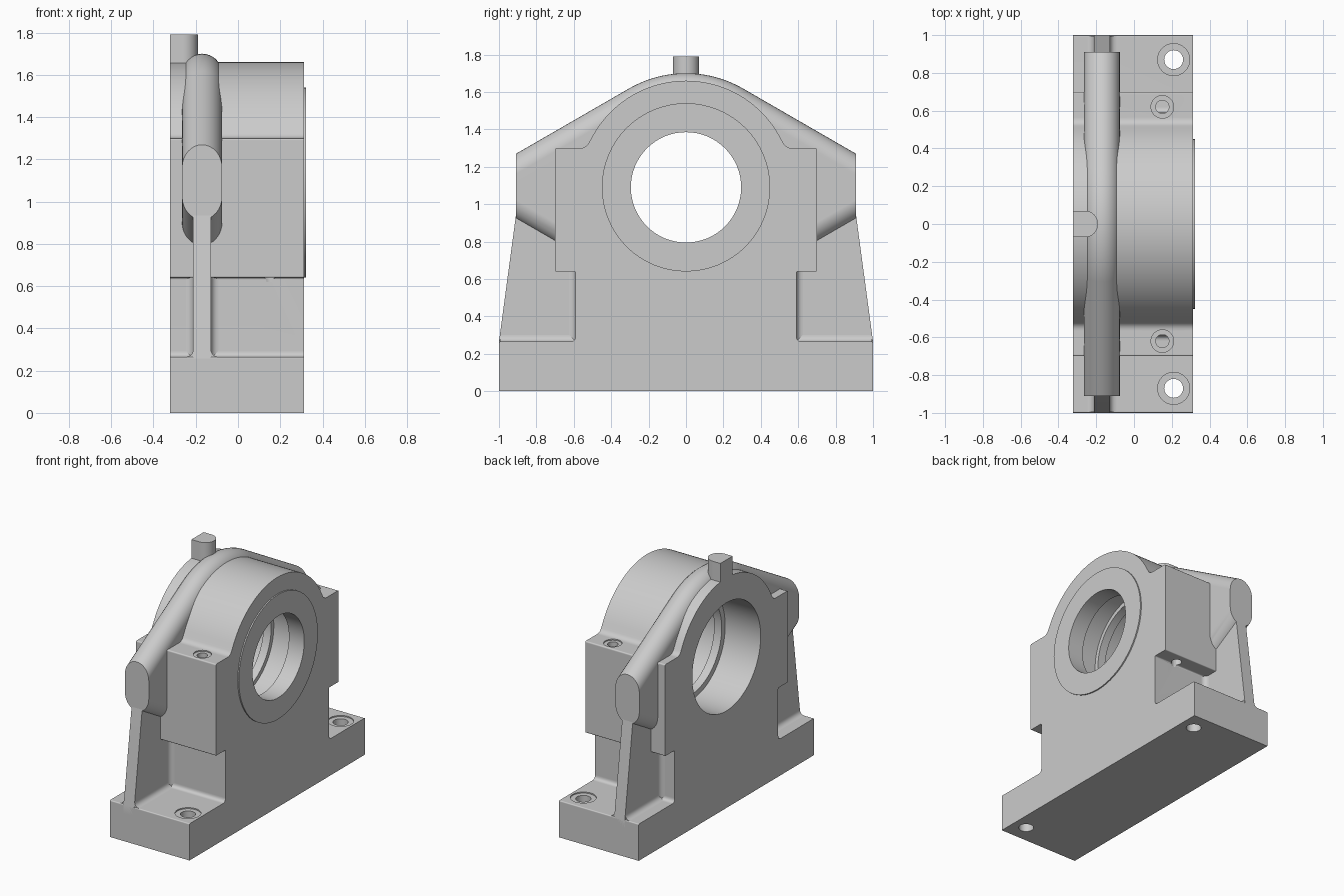
import bpy, math
from math import sin, cos, pi, radians
from mathutils import Vector
import bmesh

if "Cube" in bpy.data.objects:
    bpy.data.objects.remove(bpy.data.objects["Cube"])

CZ = 1.09                                   # bore axis height
ALONG_X = lambda u, v, w: (w, u, v)         # yz profile pushed along x
ALONG_Y = lambda u, v, w: (u, w, v)
ALONG_Z = lambda u, v, w: (u, v, w)


def loft(name, rings, cap=True, loop=False):
    bm = bmesh.new()
    vs = [[bm.verts.new(p) for p in r] for r in rings]
    pairs = list(zip(vs, vs[1:])) + ([(vs[-1], vs[0])] if loop else [])
    for a, b in pairs:
        n = len(a)
        for i in range(n):
            j = (i + 1) % n
            bm.faces.new((a[i], a[j], b[j], b[i]))
    if cap and not loop:
        bm.faces.new(vs[0])
        bm.faces.new(vs[-1])
    bmesh.ops.recalc_face_normals(bm, faces=bm.faces)
    me = bpy.data.meshes.new(name)
    bm.to_mesh(me)
    bm.free()
    ob = bpy.data.objects.new(name, me)
    bpy.context.collection.objects.link(ob)
    return ob


def prism(name, pts, f, a, b):
    return loft(name, [[f(u, v, w) for u, v in pts] for w in (a, b)])


def turn(name, prof, f, cu, cv, loop=False, n=64):
    return loft(name, [[f(cu + r * cos(2 * pi * i / n), cv + r * sin(2 * pi * i / n), h)
                        for i in range(n)] for r, h in prof], loop=loop)


def soften(pts):
    """Round each (u, v, radius) corner of a closed outline."""
    out = []
    for i, (u, v, r) in enumerate(pts):
        p = Vector((u, v))
        if r == 0:
            out.append((u, v))
            continue
        a = Vector(pts[i - 1][:2])
        b = Vector(pts[(i + 1) % len(pts)][:2])
        s, e = p + (a - p).normalized() * r, p + (b - p).normalized() * r
        for k in range(6):
            t = k / 5
            q = s * (1 - t) ** 2 + p * 2 * t * (1 - t) + e * t * t
            out.append((q.x, q.y))
    return out


def smooth(ob):
    bpy.ops.object.select_all(action='DESELECT')
    ob.select_set(True)
    bpy.context.view_layer.objects.active = ob
    bpy.ops.object.shade_smooth_by_angle(angle=radians(30))
    ob.modifiers.new("flat_face_normals", 'WEIGHTED_NORMAL').keep_sharp = True


# housing body: base, pedestal, block and arch in one outline
half = [(1, 0, 0), (1, .265, .008), (.59, .265, .03), (.59, .64, .01), (.70, .64, .008),
        (.70, 1.30, .01), (.535, 1.30, .03)]
arch = [(.57 * cos(radians(t)), CZ + .57 * sin(radians(t)), 0) for t in range(27, 154, 3)]
outline = half + arch + [(-u, v, r) for u, v, r in reversed(half)]
body = prism("housing_body", soften(outline), ALONG_X, -.323, .313)

# stepped bore and bolt holes with shallow spot faces
cutters = [turn("bore_cutter", [(.39, -.4), (.39, -.04), (.35, -.04), (.35, .02), (.38, .02),
                                (.38, .2), (.295, .2), (.295, .4)], ALONG_X, 0, CZ)]
for s in (-1, 1):
    cutters.append(turn("base_bolt_cutter", [(.05, -.1), (.05, .257), (.085, .257), (.085, .3)],
                        ALONG_Z, .21, .87 * s, n=32))
    cutters.append(turn("cap_bolt_cutter", [(.035, .62), (.035, 1.292), (.06, 1.292), (.06, 1.32)],
                        ALONG_Z, .15, .62 * s, n=32))
bpy.context.view_layer.objects.active = body
for c in cutters:
    c.hide_render = True
    m = body.modifiers.new("cut", 'BOOLEAN')
    m.operation, m.object, m.solver = 'DIFFERENCE', c, 'EXACT'
    bpy.ops.object.modifier_apply(modifier=m.name)
for c in cutters:
    bpy.data.objects.remove(c)
parts = [body]

# raised seal face around the bore
parts.append(turn("seal_face", [(.295, .312), (.295, .322), (.45, .322), (.45, .312)],
                  ALONG_X, 0, CZ, loop=True))

# rounded rib running over the arch and down both shoulders
R, RX = .095, -.17
c30, t30 = cos(pi / 6), math.tan(pi / 6)


def rib_section(phi):
    d = R * (1 - cos(phi))
    top = CZ + (.61 - d) / c30 - .91 * t30
    low = .915 + d / c30
    pts = [(.6, low - .31 * t30), (.91, low), (.91, top)]
    pts += [((.61 - d) * cos(radians(a)), CZ + (.61 - d) * sin(radians(a))) for a in range(60, 121, 3)]
    pts += [(-.91, top), (-.91, low), (-.6, low - .31 * t30)]
    pts += [(.45 * cos(radians(a)), CZ + .45 * sin(radians(a))) for a in range(200, -21, -10)]
    return [(RX + R * sin(phi), u, v) for u, v in pts]


parts.append(loft("over_arch_rib", [rib_section(-pi / 2 + pi * k / 16) for k in range(17)]))

# thin webs under the rib ends, with small root fillets
for s in (-1, 1):
    side = "front" if s < 0 else "back"
    web = [(s * .5, .2), (s, .2), (s, .265), (s * .908, .95), (s * .5, .95)]
    parts.append(prism(side + "_web", web, ALONG_X, -.212, -.128))
    for tag, x, dx in (("left", -.212, -1), ("right", -.128, 1)):
        q = .035
        curve = [(1 - sin(pi / 12 * k), 1 - cos(pi / 12 * k)) for k in range(7)]
        foot = [(x - dx * .01, .255)] + [(x + dx * q * a, .265 + q * b) for a, b in curve]
        foot = foot[:1] + [(x + dx * q, .255)] + foot[1:] + [(x - dx * .01, .265 + q)]
        parts.append(prism(f"{side}_{tag}_foot_fillet", foot, ALONG_Y, s * .57, s * .995))
        root = [(x - dx * .01, s * .58), (x + dx * q, s * .58)]
        root += [(x + dx * q * a, s * (.59 + q * b)) for a, b in curve] + [(x - dx * .01, s * (.59 + q))]
        parts.append(prism(f"{side}_{tag}_root_fillet", root, ALONG_Z, .255, .645))

# grease nipple post, flat on the left face and round inside
post = [(-.323, -.07)] + [(-.26 + .07 * cos(radians(a)), .07 * sin(radians(a)))
                          for a in range(-90, 91, 10)] + [(-.323, .07)]
parts.append(prism("grease_post", post, ALONG_Z, 1.58, 1.79))

for p in parts:
    smooth(p)
